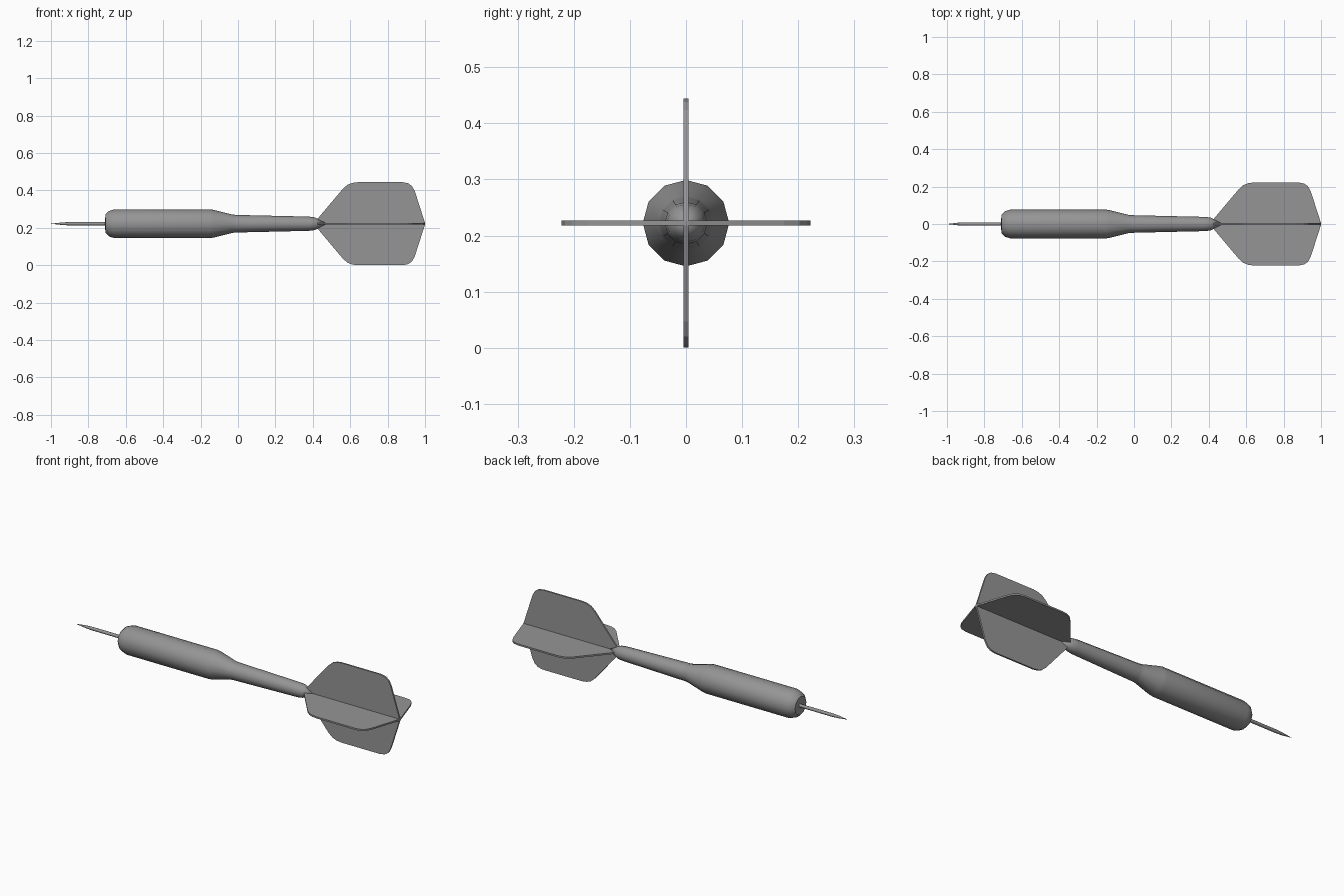
import bpy, bmesh, math
from mathutils import Matrix, Vector

if "Cube" in bpy.data.objects:
    bpy.data.objects.remove(bpy.data.objects["Cube"], do_unlink=True)

AXIS_Z = 0.222
SIDES = 12

grey = bpy.data.materials.new("mid grey")
grey.use_nodes = True
colour = (0.3, 0.3, 0.3, 1)
grey.diffuse_color = colour
grey.node_tree.nodes["Principled BSDF"].inputs["Base Color"].default_value = colour


def finish(name, bm, smooth):
    bmesh.ops.recalc_face_normals(bm, faces=bm.faces[:])
    mesh = bpy.data.meshes.new(name)
    bm.to_mesh(mesh)
    bm.free()
    mesh.materials.append(grey)
    obj = bpy.data.objects.new(name, mesh)
    obj.location.z = AXIS_Z
    bpy.context.collection.objects.link(obj)
    if smooth:
        bpy.ops.object.select_all(action="DESELECT")
        obj.select_set(True)
        bpy.context.view_layer.objects.active = obj
        bpy.ops.object.shade_smooth_by_angle(angle=math.radians(35))
    return obj


def lathe(name, profile):
    """Spin (x, radius) points around the long axis."""
    bm = bmesh.new()
    verts = [bm.verts.new((x, 0, r)) for x, r in profile]
    edges = [bm.edges.new(pair) for pair in zip(verts, verts[1:])]
    bmesh.ops.spin(bm, geom=verts + edges, cent=(0, 0, 0), axis=(1, 0, 0),
                   angle=math.tau, steps=SIDES, use_duplicate=False)
    bmesh.ops.remove_doubles(bm, verts=bm.verts[:], dist=0.0005)
    return finish(name, bm, True)


# Needle point, grip barrel and tapering shaft
lathe("needle", [(-1, 0), (-0.94, 0.007), (-0.9, 0.009), (-0.69, 0.009), (-0.69, 0)])
lathe("barrel", [(-0.7, 0), (-0.71, 0.03), (-0.708, 0.05), (-0.69, 0.068),
                 (-0.66, 0.077), (-0.15, 0.077), (-0.13, 0.074),
                 (-0.03, 0.049), (-0.01, 0.047), (-0.01, 0)])
lathe("shaft", [(-0.01, 0), (-0.01, 0.047), (0.38, 0.038), (0.41, 0.034), (0.48, 0)])

# Four flight fins around the shaft
outline = [(0.42, 0), (0.42, 0.02), (0.56, 0.186), (0.585, 0.208), (0.61, 0.218),
           (0.64, 0.222), (0.88, 0.222), (0.91, 0.216), (0.93, 0.202),
           (0.945, 0.175), (1, 0.004), (1, 0)]
THICK = 0.009
for i, name in enumerate(["top_fin", "front_fin", "bottom_fin", "back_fin"]):
    bm = bmesh.new()
    face = bm.faces.new([bm.verts.new((x, -THICK / 2, r)) for x, r in outline])
    side = bmesh.ops.extrude_face_region(bm, geom=[face])["geom"]
    bmesh.ops.translate(bm, vec=Vector((0, THICK, 0)),
                        verts=[v for v in side if isinstance(v, bmesh.types.BMVert)])
    bmesh.ops.rotate(bm, cent=(0, 0, 0), verts=bm.verts[:],
                     matrix=Matrix.Rotation(i * math.pi / 2, 3, "X"))
    finish(name, bm, False)
